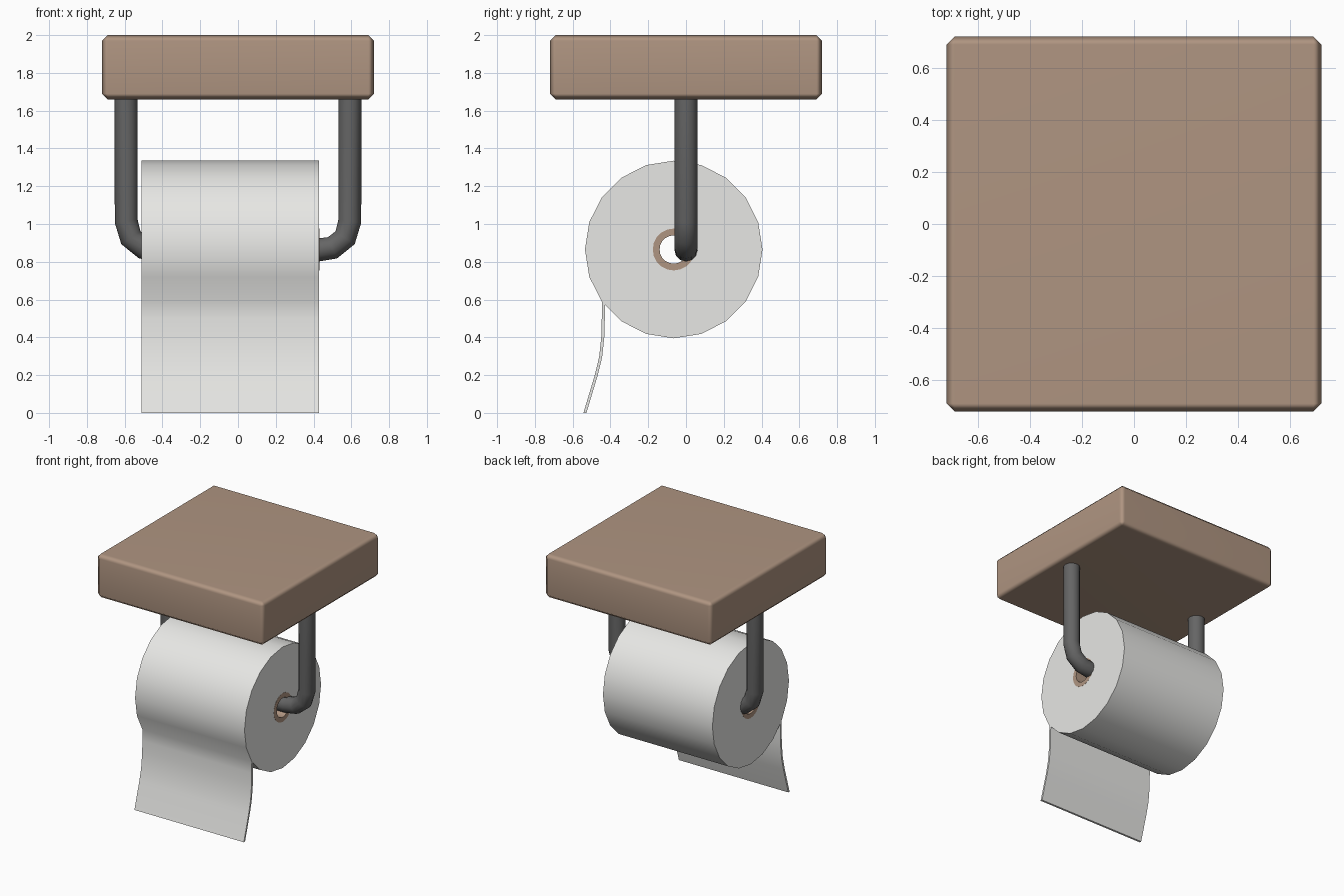
import bpy, bmesh, math

if "Cube" in bpy.data.objects:
    bpy.data.objects.remove(bpy.data.objects["Cube"])


def material(name, rgb):
    m = bpy.data.materials.new(name)
    m.diffuse_color = (*rgb, 1)
    m.use_nodes = True
    m.node_tree.nodes["Principled BSDF"].inputs["Base Color"].default_value = m.diffuse_color
    return m


WOOD = material("brown_wood", (0.43, 0.30, 0.22))
METAL = material("dark_metal", (0.13, 0.13, 0.13))
PAPER = material("white_paper", (0.80, 0.80, 0.78))

CY, CZ = -0.065, 0.865      # roll axis
X0, X1 = -0.51, 0.43        # roll ends


def smooth(ob, degrees):
    bpy.ops.object.select_all(action='DESELECT')
    ob.select_set(True)
    bpy.context.view_layer.objects.active = ob
    bpy.ops.object.shade_smooth_by_angle(angle=math.radians(degrees))


def circle(r, n=20):
    return [(CY + r * math.cos(math.tau * i / n), CZ + r * math.sin(math.tau * i / n))
            for i in range(n)]


def extrude_profile(name, loops, x0, x1, mat):
    """Fill closed (y, z) loops, holes included, and extrude along x."""
    bm = bmesh.new()
    edges = []
    for loop in loops:
        vs = [bm.verts.new((x0, y, z)) for y, z in loop]
        edges += [bm.edges.new((vs[i - 1], vs[i])) for i in range(len(vs))]
    bmesh.ops.triangle_fill(bm, edges=edges, use_beauty=True)
    ext = bmesh.ops.extrude_face_region(bm, geom=bm.faces[:], use_keep_orig=True)
    for v in ext["geom"]:
        if isinstance(v, bmesh.types.BMVert):
            v.co.x = x1
    bmesh.ops.recalc_face_normals(bm, faces=bm.faces[:])
    me = bpy.data.meshes.new(name)
    bm.to_mesh(me)
    bm.free()
    ob = bpy.data.objects.new(name, me)
    bpy.context.collection.objects.link(ob)
    me.materials.append(mat)
    smooth(ob, 32)
    return ob


# Wooden shelf with softened edges
bpy.ops.mesh.primitive_cube_add(size=1, location=(0, 0, 1.83))
shelf = bpy.context.object
shelf.name = "shelf"
shelf.scale = (1.44, 1.44, 0.34)
bpy.ops.object.transform_apply(location=False, rotation=False, scale=True)
bev = shelf.modifiers.new("bevel", 'BEVEL')
bev.width, bev.segments = 0.03, 1
bpy.ops.object.modifier_apply(modifier="bevel")
shelf.data.materials.append(WOOD)
smooth(shelf, 60)
shelf.modifiers.new("weighted", 'WEIGHTED_NORMAL').keep_sharp = True

# Bent metal bar: right half of the path, mirrored to the left
half = [(0.592, 1.68), (0.592, 1.015), (0.567, 0.927), (0.50, 0.874), (0.42, 0.862)]
path = half + [(-x, z) for x, z in reversed(half)]
cu = bpy.data.curves.new("holder_bar", 'CURVE')
cu.dimensions = '3D'
cu.bevel_depth, cu.bevel_resolution = 0.061, 4
cu.use_fill_caps = True
sp = cu.splines.new('POLY')
sp.points.add(len(path) - 1)
for p, (x, z) in zip(sp.points, path):
    p.co = (x, 0, z, 1)
bar = bpy.data.objects.new("holder_bar", cu)
bpy.context.collection.objects.link(bar)
bpy.ops.object.select_all(action='DESELECT')
bar.select_set(True)
bpy.context.view_layer.objects.active = bar
bpy.ops.object.convert(target='MESH')
bar = bpy.context.object
bar.data.materials.clear()
bar.data.materials.append(METAL)
smooth(bar, 50)

# Paper roll with its hanging sheet, one outline around a hole
outer = circle(0.47)
sheet = [(-0.446, 0.50), (-0.447, 0.415), (-0.46, 0.295), (-0.483, 0.20), (-0.543, 0.0)]
back = [(y + 0.016, z) for y, z in reversed(sheet)]
outline = outer[:13] + sheet + back + [(-0.428, 0.572)] + outer[13:]
extrude_profile("paper_roll", [outline, circle(0.111)], X0, X1, PAPER)

# Cardboard core
extrude_profile("cardboard_core", [circle(0.111), circle(0.075)],
                X0 - 0.001, X1 + 0.001, WOOD)
